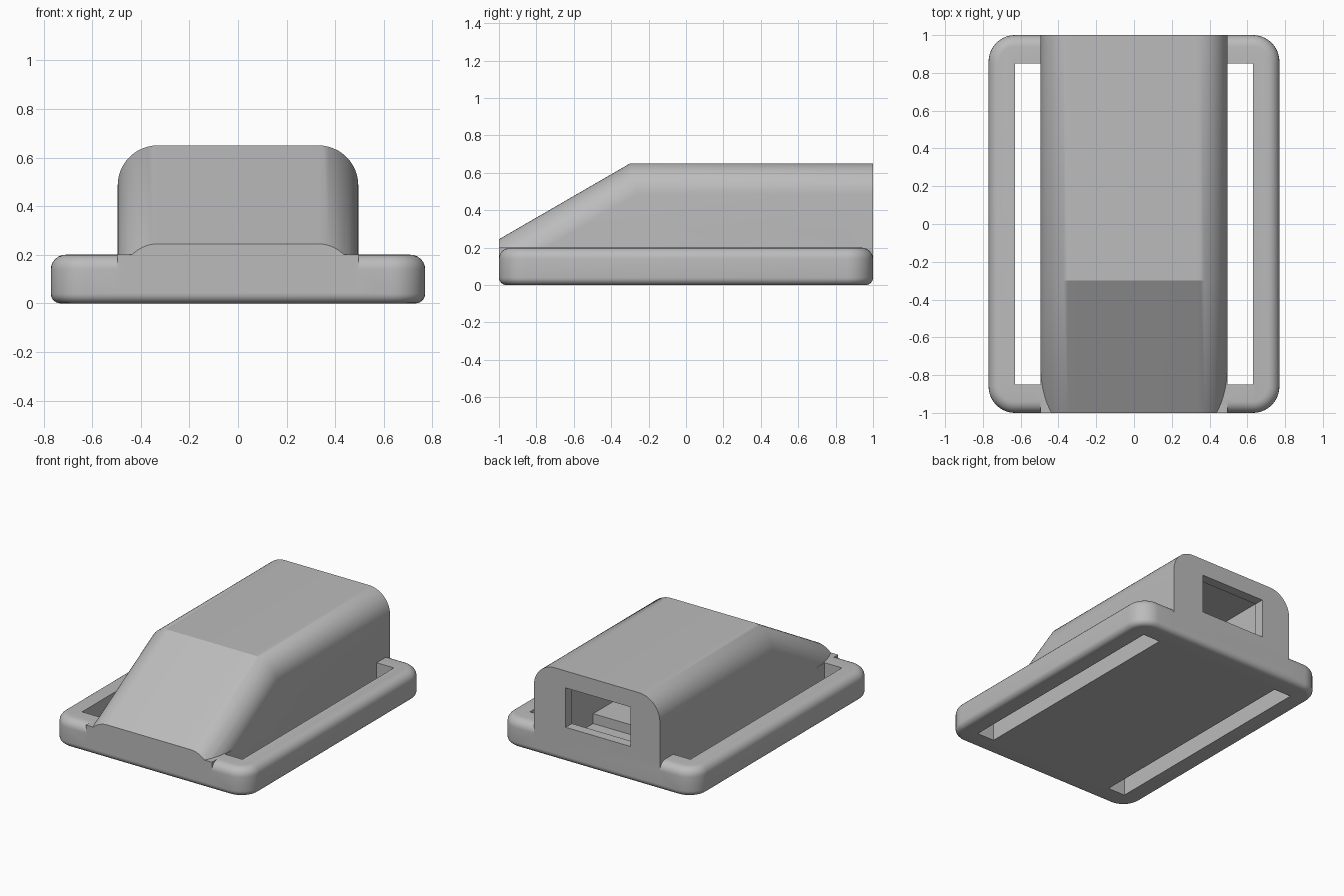
import bpy
import bmesh
from mathutils import Matrix, Vector

if "Cube" in bpy.data.objects:
    bpy.data.objects.remove(bpy.data.objects["Cube"], do_unlink=True)

HALF_W, HALF_BASE, BASE_TOP = 0.495, 0.77, 0.2

grey = bpy.data.materials.new("plain grey")
grey.use_nodes = True
grey.diffuse_color = (0.5, 0.5, 0.5, 1)
grey.node_tree.nodes["Principled BSDF"].inputs["Base Color"].default_value = (0.5, 0.5, 0.5, 1)


def finish(name, bm):
    bmesh.ops.recalc_face_normals(bm, faces=bm.faces)
    mesh = bpy.data.meshes.new(name)
    bm.to_mesh(mesh)
    bm.free()
    mesh.materials.append(grey)
    obj = bpy.data.objects.new(name, mesh)
    bpy.context.collection.objects.link(obj)
    return obj


def box_mesh(low, high):
    low, high = Vector(low), Vector(high)
    bm = bmesh.new()
    place = Matrix.Translation((low + high) / 2) @ Matrix.Diagonal((*(high - low), 1))
    bmesh.ops.create_cube(bm, size=1, matrix=place)
    return bm


def box(name, low, high):
    return finish(name, box_mesh(low, high))


def round_edges(bm, test, radius, segments):
    edges = [e for e in bm.edges if test(*(v.co for v in e.verts))]
    bmesh.ops.bevel(bm, geom=edges, offset=radius, offset_type='OFFSET',
                    segments=segments, profile=0.5, affect='EDGES')


def combine(target, part, operation):
    mod = target.modifiers.new(operation, 'BOOLEAN')
    mod.operation, mod.solver, mod.object = operation, 'EXACT', part
    bpy.context.view_layer.objects.active = target
    bpy.ops.object.modifier_apply(modifier=mod.name)
    bpy.data.objects.remove(part, do_unlink=True)


# Rounded base plate
bm = box_mesh((-HALF_BASE, -1, 0), (HALF_BASE, 1, BASE_TOP))
round_edges(bm, lambda a, b: abs(a.z - b.z) > 0.1, 0.14, 10)
round_edges(bm, lambda a, b: max(a.z, b.z) < 0.001, 0.04, 6)
round_edges(bm, lambda a, b: min(a.z, b.z) > BASE_TOP - 0.001, 0.06, 6)
case = finish("strap_mount_case", bm)

# Square-ended strip under the housing
combine(case, box("centre_strip", (-HALF_W, -1, 0.06), (HALF_W, 1, BASE_TOP)), 'UNION')

# Housing with a sloped nose and rounded shoulders
bm = bmesh.new()
side = [(-1, 0.045), (1, 0.045), (1, 0.65), (-0.3, 0.65), (-1, 0.245)]
face = bm.faces.new([bm.verts.new((-HALF_W, y, z)) for y, z in side])
grown = bmesh.ops.extrude_face_region(bm, geom=[face])["geom"]
bmesh.ops.translate(bm, vec=(2 * HALF_W, 0, 0),
                    verts=[v for v in grown if isinstance(v, bmesh.types.BMVert)])
round_edges(bm, lambda a, b: abs(a.x - b.x) < 0.01 and abs(a.y - b.y) > 0.1
            and min(a.z, b.z) > 0.2, 0.165, 12)
combine(case, finish("housing", bm), 'UNION')

# Strap slots on both sides
for s in (-1, 1):
    xs = sorted((s * HALF_W, s * 0.63))
    combine(case, box("slot_cutter", (xs[0], -0.85, -0.1), (xs[1], 0.85, 0.3)), 'DIFFERENCE')

# Hollow inside: deep rear bay, shallower front bay, and the rear opening
for low, high in (((-0.33, 0.57, 0.09), (0.33, 0.93, 0.59)),
                  ((-0.33, -0.25, 0.16), (0.33, 0.6, 0.59)),
                  ((-0.265, 0.9, 0.25), (0.245, 1.1, 0.53))):
    combine(case, box("cavity_cutter", low, high), 'DIFFERENCE')

bpy.ops.object.select_all(action='DESELECT')
case.select_set(True)
bpy.context.view_layer.objects.active = case
bpy.ops.object.shade_smooth_by_angle(angle=0.5)
